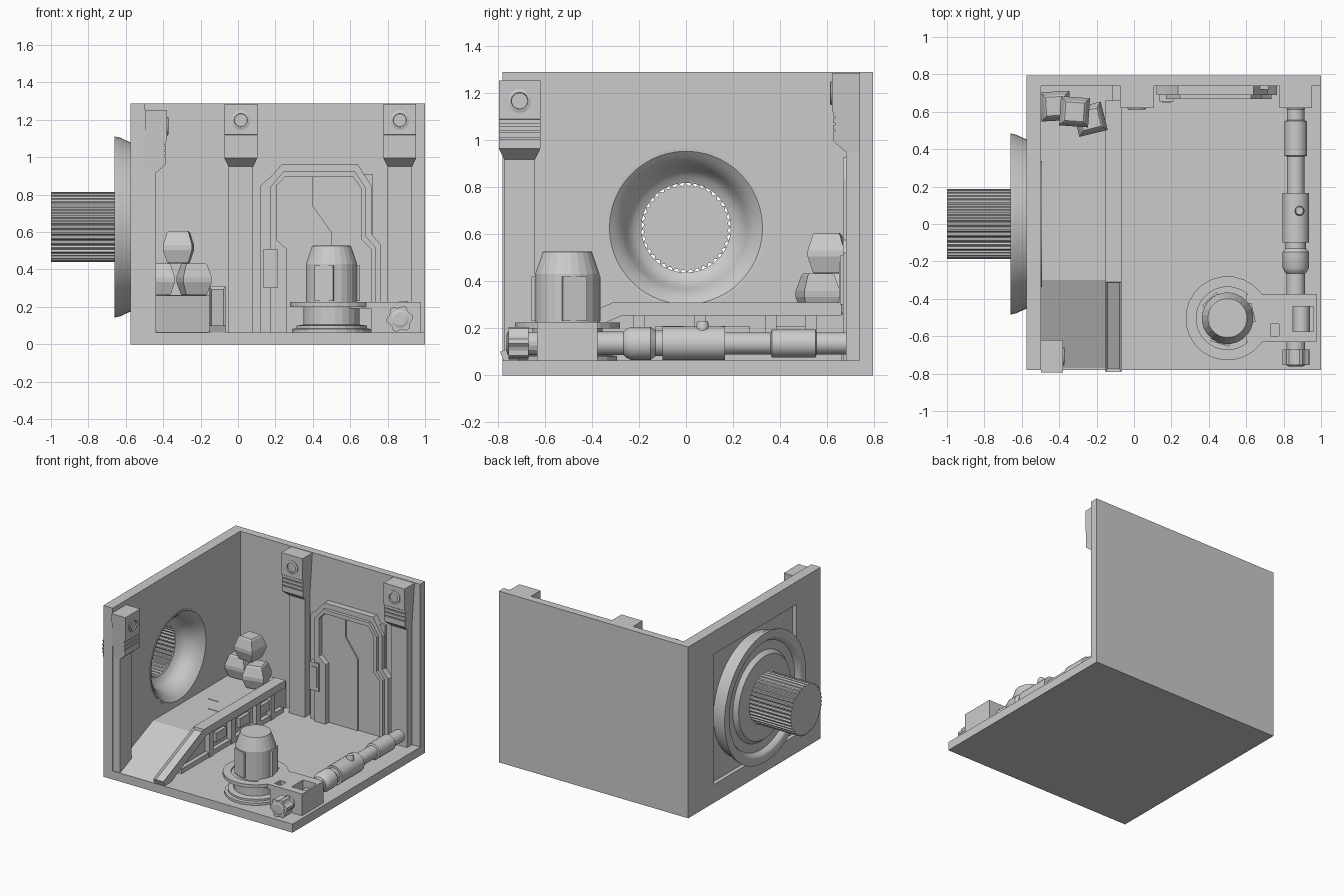
import bpy, bmesh, math
from mathutils import Matrix, Vector

if "Cube" in bpy.data.objects:
    bpy.data.objects.remove(bpy.data.objects["Cube"])

grey = bpy.data.materials.new("plain_grey")
grey.diffuse_color = (0.6, 0.6, 0.6, 1)
grey.use_nodes = True
grey.node_tree.nodes["Principled BSDF"].inputs["Base Color"].default_value = grey.diffuse_color


def finish(name, bm, mat=None, smooth=False):
    bmesh.ops.recalc_face_normals(bm, faces=bm.faces)
    if mat:
        bm.transform(mat)
    me = bpy.data.meshes.new(name)
    bm.to_mesh(me)
    bm.free()
    me.materials.append(grey)
    ob = bpy.data.objects.new(name, me)
    bpy.context.collection.objects.link(ob)
    if smooth:
        bpy.ops.object.select_all(action='DESELECT')
        bpy.context.view_layer.objects.active = ob
        ob.select_set(True)
        bpy.ops.object.shade_smooth_by_angle(angle=math.radians(30))
    return ob


def prism_bm(pts, axis, a, b):
    bm = bmesh.new()
    place = {'x': lambda p, h: (h, p[0], p[1]), 'y': lambda p, h: (p[0], h, p[1]),
             'z': lambda p, h: (p[0], p[1], h)}[axis]
    lo = [bm.verts.new(place(p, a)) for p in pts]
    hi = [bm.verts.new(place(p, b)) for p in pts]
    bm.faces.new(lo)
    bm.faces.new(hi)
    for i in range(len(pts)):
        j = (i + 1) % len(pts)
        bm.faces.new((lo[i], lo[j], hi[j], hi[i]))
    bmesh.ops.recalc_face_normals(bm, faces=bm.faces)
    return bm


def prism(name, pts, axis, a, b, mat=None):
    return finish(name, prism_bm(pts, axis, a, b), mat)


def box(name, x0, x1, y0, y1, z0, z1, mat=None):
    return prism(name, [(x0, y0), (x1, y0), (x1, y1), (x0, y1)], 'z', z0, z1, mat)


def lathe(name, prof, axis, loc, n=32, smooth=False, closed=False, mat=None):
    """Spin (radius, height) points about an axis through loc."""
    bm = bmesh.new()
    rings = []
    for r, h in prof:
        ring = []
        for i in range(n):
            t = 2 * math.pi * (i + .5) / n
            c, s = r * math.cos(t), r * math.sin(t)
            p = {'x': (h, c, s), 'y': (c, h, s), 'z': (c, s, h)}[axis]
            ring.append(bm.verts.new(Vector(p) + Vector(loc)))
        rings.append(ring)
    pairs = list(zip(rings, rings[1:]))
    if closed:
        pairs.append((rings[-1], rings[0]))
    else:
        bm.faces.new(rings[0])
        bm.faces.new(rings[-1])
    for p, q in pairs:
        for i in range(n):
            j = (i + 1) % n
            bm.faces.new((p[i], p[j], q[j], q[i]))
    return finish(name, bm, mat, smooth)


def cut(ob, *cutters):
    for c in cutters:
        c.hide_render = True
        m = ob.modifiers.new("cut", 'BOOLEAN')
        m.operation, m.solver, m.object = 'DIFFERENCE', 'EXACT', c
        bpy.context.view_layer.objects.active = ob
        bpy.ops.object.modifier_apply(modifier=m.name)
        bpy.data.objects.remove(c)


F, WX, WY, ZC = .064, -.497, .737, .627   # floor top, inner wall faces, tunnel height

# Room shell
box("floor", -.575, 1, -.78, .795, 0, F)
box("back_wall", -.575, 1, WY, .795, F, 1.288)
wall = box("left_wall", -.575, WX, -.78, WY, F, 1.288)
cut(wall, box("recess_cutter", -.7, -.545, -.49, .49, .137, 1.117),
    lathe("hole_cutter", [(.336, -.7), (.336, -.4)], 'x', (0, 0, ZC), 64))

# Round tunnel mouth with back flange and ribbed pipe
lathe("tunnel_funnel", [(.337, -.493), (.325, -.494), (.30, -.515), (.275, -.545), (.262, -.57),
                        (.245, -.61), (.22, -.64), (.19, -.655), (.19, -.66), (.27, -.66),
                        (.31, -.655), (.335, -.625), (.40, -.625), (.42, -.655), (.43, -.66),
                        (.485, -.66), (.478, -.63), (.455, -.58), (.45, -.54), (.337, -.54)],
      'x', (0, 0, ZC), 64, True, True)
ribs = []
for i in range(160):
    r, t = (.188 if i % 4 < 2 else .179), 2 * math.pi * i / 160
    ribs.append((r * math.cos(t), ZC + r * math.sin(t)))
bm = prism_bm(ribs, 'x', -1, -.655)
bm.faces.ensure_lookup_table()
bmesh.ops.delete(bm, geom=[bm.faces[1]], context='FACES_ONLY')
finish("ribbed_pipe", bm)


# Wall pillars: local x sideways, local y out of the wall
def pillar(name, pos, turn, zb):
    mat = Matrix.Translation(pos) @ Matrix.Rotation(turn, 4, 'Z')
    box(name + "_shaft", -.066, .066, 0, .058, F, zb + .02, mat)
    prof = [(0, zb), (.06, zb), (.112, zb + .045)]
    for k in range(3):
        z = zb + .085 + k * .028
        prof += [(.112, z), (.104, z), (.104, z + .008), (.112, z + .008)]
    prof += [(.112, zb + .168), (.117, zb + .172), (.117, zb + .335), (0, zb + .335)]
    bm = prism_bm(prof, 'x', -.088, .088)
    for v in bm.verts:
        if v.co.z < zb + .01:
            v.co.x *= .75
    finish(name + "_cap", bm, mat)
    lathe(name + "_lamp", [(.05, .11), (.05, .122), (.042, .126), (.036, .126), (.034, .118)],
          'y', (0, 0, zb + .248), 24, True, mat=mat)


pillar("back_pillar_middle", (.015, WY, 0), math.pi, .95)
pillar("back_pillar_right", (.865, WY, 0), math.pi, .95)
pillar("left_pillar", (WX, -.707, 0), -math.pi / 2, .918)

# Door: outer frame, raised inner frame, two leaves and wall control
outer = [(.12, F), (.12, .85), (.175, .895), (.235, .963), (.64, .963), (.715, .845),
         (.715, .59), (.765, .53), (.765, F)]
mid = [(.17, F), (.17, .84), (.245, .925), (.625, .925), (.685, .835), (.685, .575),
       (.735, .52), (.735, F)]
inner = [(.26, F), (.26, .51), (.205, .56), (.205, .845), (.25, .895), (.615, .895),
         (.66, .83), (.66, .56), (.71, .51), (.71, F)]
prism("door_outer_frame", outer + mid[::-1], 'y', .69, WY)
prism("door_inner_frame", mid + inner[::-1], 'y', .667, WY)
split = [(.40, .91), (.40, .74), (.50, .60), (.50, F)]
prism("door_leaf_left", [(.19, F), (.19, .91)] + split, 'y', .708, WY)
prism("door_leaf_right", split + [(.72, F), (.72, .91)], 'y', .718, WY)
box("door_control", .137, .21, .655, .70, .30, .51)
box("door_control_screen", .15, .197, .65, .656, .33, .48)

# Platform with ramp, kerb rail and side details
prism("ramp_platform", [(-.77, F), (-.30, .26), (WY, .26), (WY, F)], 'x', WX, -.115)
bm = prism_bm([(-.775, F), (-.79, .10), (-.31, .31), (.66, .31), (.66, .255), (-.27, .255),
               (-.70, F)], 'x', -.152, -.068)
bm.normal_update()
slope = [f for f in bm.faces if f.normal.z > .5 and f.normal.y < -.2]
bmesh.ops.inset_region(bm, faces=slope, thickness=.015, depth=0)
bmesh.ops.translate(bm, verts=list({v for f in slope for v in f.verts}), vec=(0, .006, -.014))
finish("kerb_rail", bm)
box("kerb_bottom", -.12, -.085, -.55, .66, F, .10)
for i, y in enumerate((-.20, .06, .36, .53)):
    box("kerb_bracket_%d" % i, -.12, -.08, y - .025, y + .025, F, .26)
for i, y in enumerate((-.07, .21, .445)):
    box("kerb_clasp_%d" % i, -.12, -.09, y - .06, y + .06, .14, .21)
prism("platform_hatch", [(-.39, .42), (-.175, .42), (-.175, .07), (-.30, .07), (-.30, .20),
                         (-.39, .20)], 'z', .259, .263)

# Stacked crates with bulging sides
for i, (x, y, z, a) in enumerate(((-.42, .63, .26, 3), (-.235, .56, .26, 14), (-.318, .60, .432, -4))):
    k = math.sqrt(2)
    lathe("crate_%d" % i, [(.05 * k, 0), (.058 * k, .008), (.078 * k, .072), (.078 * k, .098),
                           (.058 * k, .165), (.05 * k, .173)], 'z', (0, 0, 0), 4,
          mat=Matrix.Translation((x, y, z)) @ Matrix.Rotation(math.radians(a), 4, 'Z'))

# Machine: turned body, slot plates, neck and housing
MX, MY = .5, -.504
lathe("machine_body", [(.212, F), (.212, .082), (.19, .085), (.19, .10), (.15, .105), (.15, .20),
                       (.225, .20), (.225, .225), (.168, .225), (.168, .215), (.138, .215),
                       (.138, .43), (.105, .525), (.10, .527)], 'z', (MX, MY, 0), 24)
for i in range(3):
    m = Matrix.Translation((MX, MY, 0)) @ Matrix.Rotation(math.radians(253 + 120 * i), 4, 'Z')
    box("machine_plate_%d" % i, .12, .143, -.052, .052, .23, .42, m)
box("machine_neck", .60, .73, -.63, -.378, .19, .225)
housing = box("housing", .71, .975, -.632, -.375, F, .227)
cut(housing, box("notch_cutter", .85, .96, -.575, -.44, .13, .4),
    box("slot_cutter", .722, .775, -.60, -.535, .17, .4))
PX, PZ = .865, .136
lathe("notch_roller", [(.045, -.58), (.045, -.43)], 'y', (PX + .03, 0, PZ), 16, True)

# Nut on the housing front
nut = []
for i in range(24):
    t, r = 2 * math.pi * i / 24, (.072 if i % 4 < 2 else .06)
    nut.append((PX + r * math.cos(t), PZ + r * math.sin(t)))
prism("front_nut", nut, 'y', -.755, -.67)
lathe("nut_core", [(.035, -.762), (.05, -.757), (.05, -.63)], 'y', (PX, 0, PZ), 16)

# Stepped floor pipe running to the back wall
lathe("floor_pipe", [(.05, -.38), (.05, -.265), (.06, -.255), (.071, -.235), (.071, -.15),
                     (.055, -.13), (.055, -.10), (.072, -.10), (.072, .165), (.047, .165),
                     (.047, .36), (.06, .365), (.06, .55), (.047, .555), (.047, WY)],
      'y', (PX, 0, PZ), 24, True)
lathe("pipe_knob", [(.026, .19), (.026, .22), (.02, .232)], 'z', (.885, .07, 0), 16, True)
